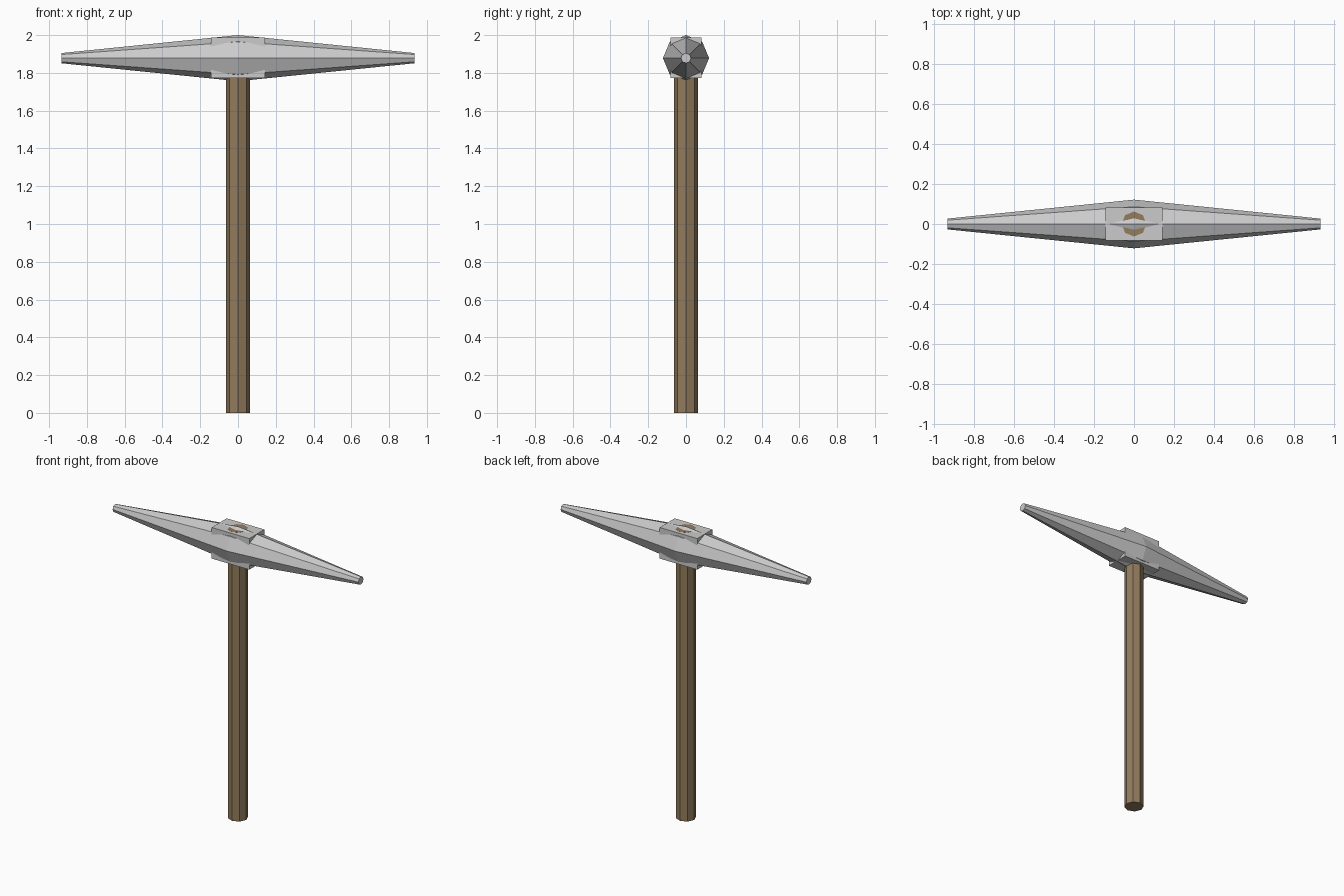
import bpy, bmesh, math

if "Cube" in bpy.data.objects:
    bpy.data.objects.remove(bpy.data.objects["Cube"])

HEAD_Z = 1.878     # height of the head axis
HEAD_R = 0.122     # radius at the middle
TIP_R = 0.027
TIP_X = 0.935
SIDES = 8


def lofted(name, rings):
    """Octagonal solid through rings of (centre, radius, axis u, axis v)."""
    bm = bmesh.new()
    loops = []
    for c, r, u, v in rings:
        loop = []
        for i in range(SIDES):
            a = 2 * math.pi * i / SIDES
            loop.append(bm.verts.new([c[k] + r * (math.cos(a) * u[k] + math.sin(a) * v[k])
                                      for k in range(3)]))
        loops.append(loop)
    for a, b in zip(loops, loops[1:]):
        for i in range(SIDES):
            j = (i + 1) % SIDES
            bm.faces.new((a[i], a[j], b[j], b[i]))
    bm.faces.new(loops[0][::-1])
    bm.faces.new(loops[-1])
    bmesh.ops.recalc_face_normals(bm, faces=bm.faces)
    mesh = bpy.data.meshes.new(name)
    bm.to_mesh(mesh)
    bm.free()
    obj = bpy.data.objects.new(name, mesh)
    bpy.context.collection.objects.link(obj)
    return obj


X, Y, Z = (1, 0, 0), (0, 1, 0), (0, 0, 1)

# Double-tapered pick head along x
lofted("pick_head", [((x, 0, HEAD_Z), r, Y, Z)
                     for x, r in ((-TIP_X, TIP_R), (0, HEAD_R), (TIP_X, TIP_R))])

# Wooden handle, its end just showing through the top of the collar
handle = lofted("handle", [((0, 0, z), 0.0625, X, Y) for z in (0, 1.988)])
wood = bpy.data.materials.new("wood")
wood.diffuse_color = (0.29, 0.2, 0.11, 1)
wood.use_nodes = True
wood.node_tree.nodes["Principled BSDF"].inputs["Base Color"].default_value = wood.diffuse_color
handle.data.materials.append(wood)

# Block collar around the joint
bpy.ops.mesh.primitive_cube_add(size=1, location=(0, 0, HEAD_Z + 0.002))
collar = bpy.context.object
collar.name = "collar"
collar.scale = (0.286, 0.164, 0.214)
